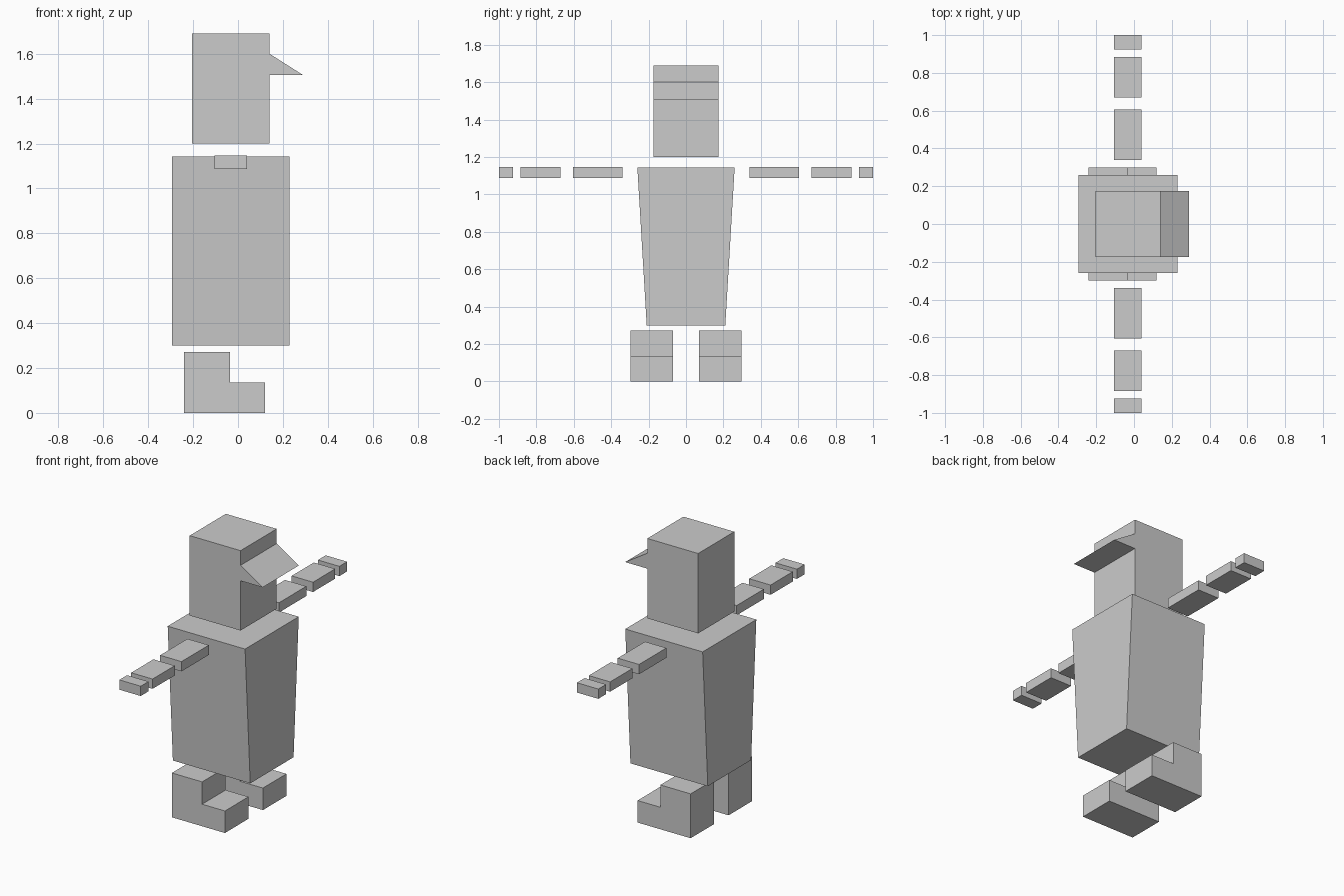
import bpy
import bmesh

if "Cube" in bpy.data.objects:
    bpy.data.objects.remove(bpy.data.objects["Cube"], do_unlink=True)

# Single plain grey for the whole figure
grey = bpy.data.materials.new("light_grey")
grey.use_nodes = True
grey.diffuse_color = (0.6, 0.6, 0.6, 1)
bsdf = next(n for n in grey.node_tree.nodes if n.type == "BSDF_PRINCIPLED")
bsdf.inputs["Base Color"].default_value = (0.6, 0.6, 0.6, 1)


def prism(name, profile, y0, y1):
    """Extrude an (x, z) outline along y; returns the flat-shaded object."""
    bm = bmesh.new()
    face = bm.faces.new([bm.verts.new((x, y0, z)) for x, z in profile])
    ext = bmesh.ops.extrude_face_region(bm, geom=[face])
    moved = [v for v in ext["geom"] if isinstance(v, bmesh.types.BMVert)]
    bmesh.ops.translate(bm, verts=moved, vec=(0, y1 - y0, 0))
    bmesh.ops.recalc_face_normals(bm, faces=bm.faces)
    mesh = bpy.data.meshes.new(name)
    bm.to_mesh(mesh)
    bm.free()
    mesh.materials.append(grey)
    obj = bpy.data.objects.new(name, mesh)
    bpy.context.collection.objects.link(obj)
    return obj


def rect(x0, x1, z0, z1):
    return [(x0, z0), (x1, z0), (x1, z1), (x0, z1)]


# Head with the wedge beak in one outline
prism("head", [(-0.205, 1.20), (0.14, 1.20), (0.14, 1.505), (0.29, 1.505),
               (0.14, 1.60), (0.14, 1.69), (-0.205, 1.69)], -0.175, 0.175)

# Torso, narrowing towards the bottom
torso = prism("torso", rect(-0.295, 0.23, 0.30, 1.143), -0.26, 0.26)
for v in torso.data.vertices:
    if v.co.z < 0.5:
        v.co.y *= 0.21 / 0.26

# Arms in three floating segments and stepped feet, one set per side
arm = rect(-0.105, 0.04, 1.087, 1.147)
foot = [(-0.24, 0), (0.12, 0), (0.12, 0.135), (-0.035, 0.135),
        (-0.035, 0.272), (-0.24, 0.272)]
segments = {"upper_arm": (0.34, 0.605), "forearm": (0.67, 0.885), "hand": (0.925, 1.0)}
for side, s in (("front", -1), ("back", 1)):
    for part, (a, b) in segments.items():
        prism(f"{side}_{part}", arm, s * a, s * b)
    prism(f"{side}_foot", foot, s * 0.07, s * 0.298)
